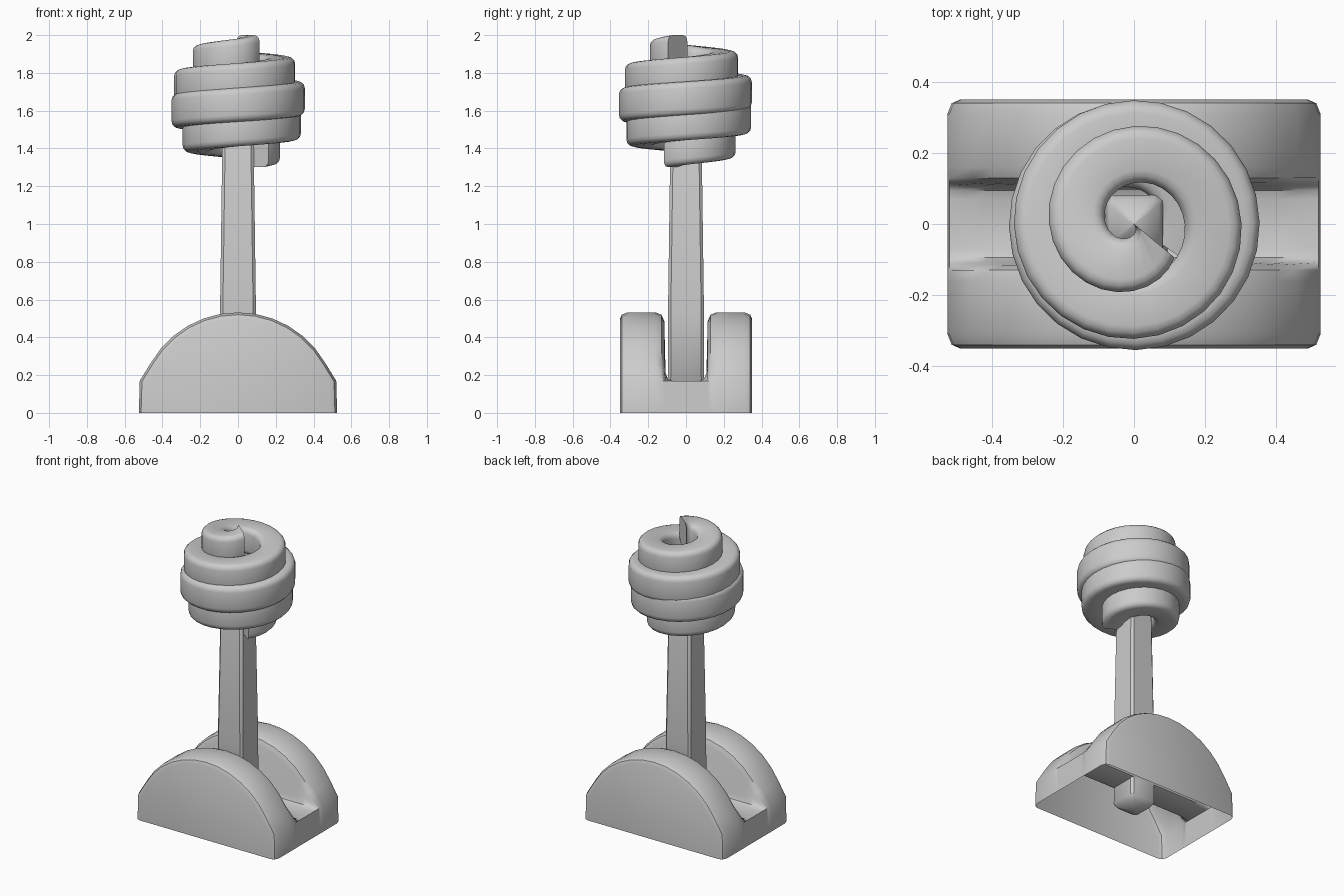
import bpy, bmesh
from math import sin, cos, pi, radians, sqrt

cube = bpy.data.objects.get("Cube")
if cube:
    bpy.data.objects.remove(cube, do_unlink=True)

grey = bpy.data.materials.new("light_grey")
grey.use_nodes = True
grey.diffuse_color = (0.6, 0.6, 0.6, 1)
grey.node_tree.nodes["Principled BSDF"].inputs["Base Color"].default_value = grey.diffuse_color


def loft(name, rings, closed=True, cap=True, angle=40):
    """Skin a list of equal-length point rings and shade the result."""
    bm = bmesh.new()
    rows = [[bm.verts.new(p) for p in ring] for ring in rings]
    n = len(rows[0])
    for a, b in zip(rows, rows[1:]):
        for i in range(n if closed else n - 1):
            j = (i + 1) % n
            bm.faces.new((a[i], a[j], b[j], b[i]))
    if cap:
        bm.faces.new(rows[0][::-1])
        bm.faces.new(rows[-1])
    bmesh.ops.remove_doubles(bm, verts=bm.verts, dist=0.0005)
    bmesh.ops.recalc_face_normals(bm, faces=bm.faces)
    bm.faces.ensure_lookup_table()
    top = max(bm.faces, key=lambda f: f.calc_center_median().z)
    if top.normal.z < -0.1:
        bmesh.ops.reverse_faces(bm, faces=bm.faces)
    mesh = bpy.data.meshes.new(name)
    bm.to_mesh(mesh)
    bm.free()
    mesh.materials.append(grey)
    obj = bpy.data.objects.new(name, mesh)
    bpy.context.collection.objects.link(obj)
    bpy.ops.object.select_all(action='DESELECT')
    obj.select_set(True)
    bpy.context.view_layer.objects.active = obj
    bpy.ops.object.shade_smooth_by_angle(angle=radians(angle))
    return obj


# Base: domed shell, open underneath, with a slot along its middle
FLOOR = 0.17
arch = [(0.525, 0), (0.52, FLOOR)]
arch += [(0.532 * cos(radians(a)), 0.532 * sin(radians(a))) for a in range(30, 91, 10)]
arch += [(-x, z) for x, z in arch[-2::-1]]


def arch_ring(y, inset, limit=1.0, side=False):
    ring = []
    for x, z in arch:
        k = 1 - inset / 0.53 if side or z > FLOOR else 1
        ring.append((x * k, y, min(z * k, limit)))
    return ring


# y, edge inset, height limit, whether the rounding reaches the ground
stations = [(0.35, 0.035, 1, True), (0.34, 0.012, 1, True), (0.31, 0, 1, True),
            (0.16, 0, 1, False), (0.13, 0.012, 1, False), (0.115, 0.045, 1, False),
            (0.108, 0.045, 0.21, False), (0.095, 0, 0.18, False), (0.07, 0, FLOOR, False)]
rings = [arch_ring(*s) for s in stations]
rings += [[(x, -y, z) for x, y, z in r] for r in rings[::-1]]
loft("base", rings, closed=False)


# Lever: tapered square bar with chamfered corners and blunt points
def bar_ring(z, h, c=0.015):
    c = min(c, h / 3)
    quarter = [(h, h - c), (h - c, h)]
    ring = []
    for i in range(4):
        ring += [(x, y, z) for x, y in quarter]
        quarter = [(-y, x) for x, y in quarter]
    return ring


loft("lever", [bar_ring(z, h) for z, h in
               [(0.005, 0.01), (0.03, 0.075), (0.06, 0.096), (0.55, 0.095),
                (1.5, 0.082), (1.53, 0.07), (1.6, 0.004)]])

# Knob: thick rounded band coiled into a ball
START, END, STEPS = -0.1, 3.89, 112
WIDTH, HEIGHT, ROUND = 0.16, 0.18, 0.035
section = []
for k, (u, v) in enumerate([(0, 0), (-1, 0), (-1, -1), (0, -1)]):
    cu = u * (WIDTH - 2 * ROUND) - ROUND
    cv = v * (HEIGHT - 2 * ROUND) - ROUND
    for s in range(4):
        a = (k + s / 3) * pi / 2
        section.append((cu + ROUND * cos(a), cv + ROUND * sin(a)))

coil = []
for i in range(STEPS + 1):
    t = START + (END - START) * i / STEPS
    a = 2 * pi * t
    outer = 0.355 * sqrt(1 - ((t - 1.8) / 2.3) ** 2)
    top = 1.494 + 0.13 * t
    coil.append([((outer + u) * cos(a), (outer + u) * sin(a), top + v) for u, v in section])
loft("coiled_knob", coil)
